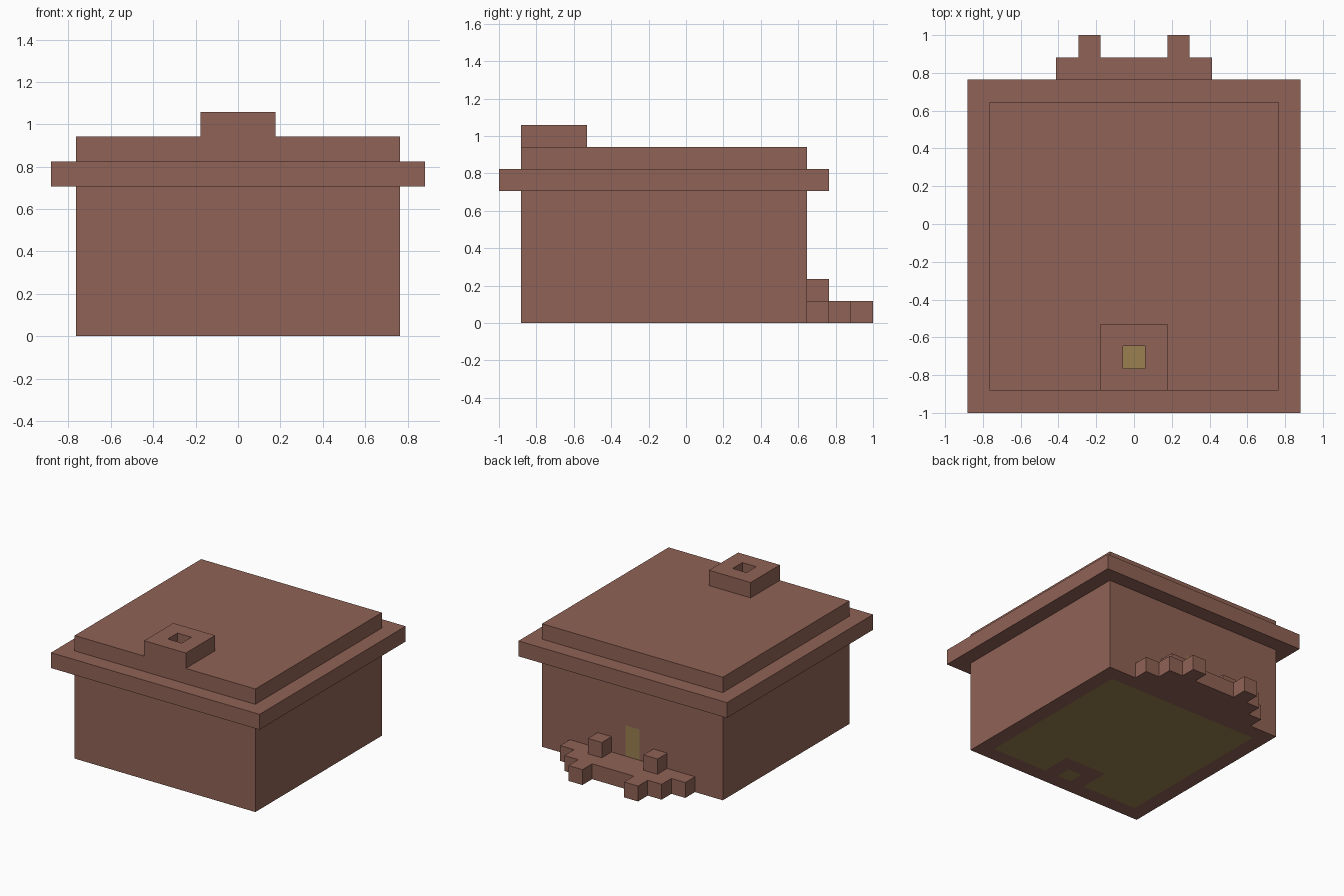
import bpy
import bmesh
from mathutils import Vector

if "Cube" in bpy.data.objects:
    bpy.data.objects.remove(bpy.data.objects["Cube"])

U = 2 / 17  # size of one block


def material(name, color):
    mat = bpy.data.materials.new(name)
    mat.use_nodes = True
    mat.diffuse_color = color
    mat.node_tree.nodes["Principled BSDF"].inputs["Base Color"].default_value = color
    return mat


BROWN = material("brick brown", (0.28, 0.123, 0.092, 1))
OLIVE = material("olive wood", (0.33, 0.215, 0.08, 1))


def add_box(bm, lo, hi):
    """Box between two corners, in block units."""
    lo, hi = Vector(lo), Vector(hi)
    verts = bmesh.ops.create_cube(bm, size=1)["verts"]
    for v in verts:
        v.co = (lo + hi) / 2 + v.co * (hi - lo)


def cut(bm, axis, positions):
    """Slice the whole mesh across one axis."""
    for p in positions:
        co, no = Vector(), Vector()
        co[axis], no[axis] = p, 1
        geom = bm.verts[:] + bm.edges[:] + bm.faces[:]
        bmesh.ops.bisect_plane(bm, geom=geom, dist=1e-4, plane_co=co, plane_no=no)


def finish(bm, name, mats=(BROWN,)):
    bmesh.ops.recalc_face_normals(bm, faces=bm.faces[:])
    bmesh.ops.scale(bm, vec=(U, U, U), verts=bm.verts[:])
    mesh = bpy.data.meshes.new(name)
    bm.to_mesh(mesh)
    bm.free()
    for mat in mats:
        mesh.materials.append(mat)
    obj = bpy.data.objects.new(name, mesh)
    bpy.context.collection.objects.link(obj)


def box(name, lo, hi):
    bm = bmesh.new()
    add_box(bm, lo, hi)
    finish(bm, name)


def frame(name, lo, hi, wall):
    """Square tube with walls of the given thickness."""
    bm = bmesh.new()
    add_box(bm, lo, hi)
    for axis in (0, 1):
        cut(bm, axis, (lo[axis] + wall, hi[axis] - wall))

    def inside(f):
        c = f.calc_center_median()
        return all(lo[a] + wall < c[a] < hi[a] - wall for a in (0, 1))

    caps = [f for f in bm.faces if abs(f.normal.z) > 0.5 and inside(f)]
    bmesh.ops.delete(bm, geom=caps, context="FACES")
    rims = [e for e in bm.edges if e.is_boundary]
    bmesh.ops.bridge_loops(bm, edges=rims)
    finish(bm, name)


# House body, sliced so the floor and door can be coloured
bm = bmesh.new()
add_box(bm, (-6.5, -7.5, 0), (6.5, 5.5, 8))
cut(bm, 0, (-5.5, -1.5, -0.5, 0.5, 1.5, 5.5))
cut(bm, 1, (-6.5, -5.5, -4.5, 4.5))
cut(bm, 2, (1, 3))

# Chimney shaft sunk through the roof
bm.normal_update()
shaft = []
for f in bm.faces:
    c = f.calc_center_median()
    if f.normal.z > 0.5 and abs(c.x) < 0.5 and -6.5 < c.y < -5.5:
        shaft.append(f)
sunk = bmesh.ops.extrude_discrete_faces(bm, faces=shaft)["faces"]
bmesh.ops.translate(bm, vec=(0, 0, -7), verts=[v for f in sunk for v in f.verts])
bmesh.ops.recalc_face_normals(bm, faces=bm.faces[:])

# Olive floor, hearth and door
for f in bm.faces:
    c = f.calc_center_median()
    hearth = abs(c.x) < 0.5 and -6.5 < c.y < -5.5
    chimney_base = abs(c.x) < 1.5 and c.y < -4.5
    room = abs(c.x) < 5.5 and -6.5 < c.y < 4.5 and not chimney_base
    floor = abs(f.normal.z) > 0.5 and c.z < 2 and (room or hearth)
    door = f.normal.y > 0.5 and c.y > 5 and abs(c.x) < 0.5 and 1 < c.z < 3
    f.material_index = int(floor or door)
finish(bm, "house_body", (BROWN, OLIVE))

# Eaves and chimney
frame("roof_eaves", (-7.5, -8.5, 6), (7.5, 6.5, 7), 1)
frame("chimney", (-1.5, -7.5, 8), (1.5, -4.5, 9), 1)

# Porch, narrowing in steps away from the back wall
for i, half in enumerate((4.5, 3.5)):
    box(f"porch_step_{i + 1}", (-half, 5.5 + i, 0), (half, 6.5 + i, 1))
for side, x in (("right", -2), ("left", 2)):
    box(f"porch_end_{side}", (x - 0.5, 7.5, 0), (x + 0.5, 8.5, 1))
    box(f"porch_post_{side}", (x - 0.5, 5.5, 1), (x + 0.5, 6.5, 2))
